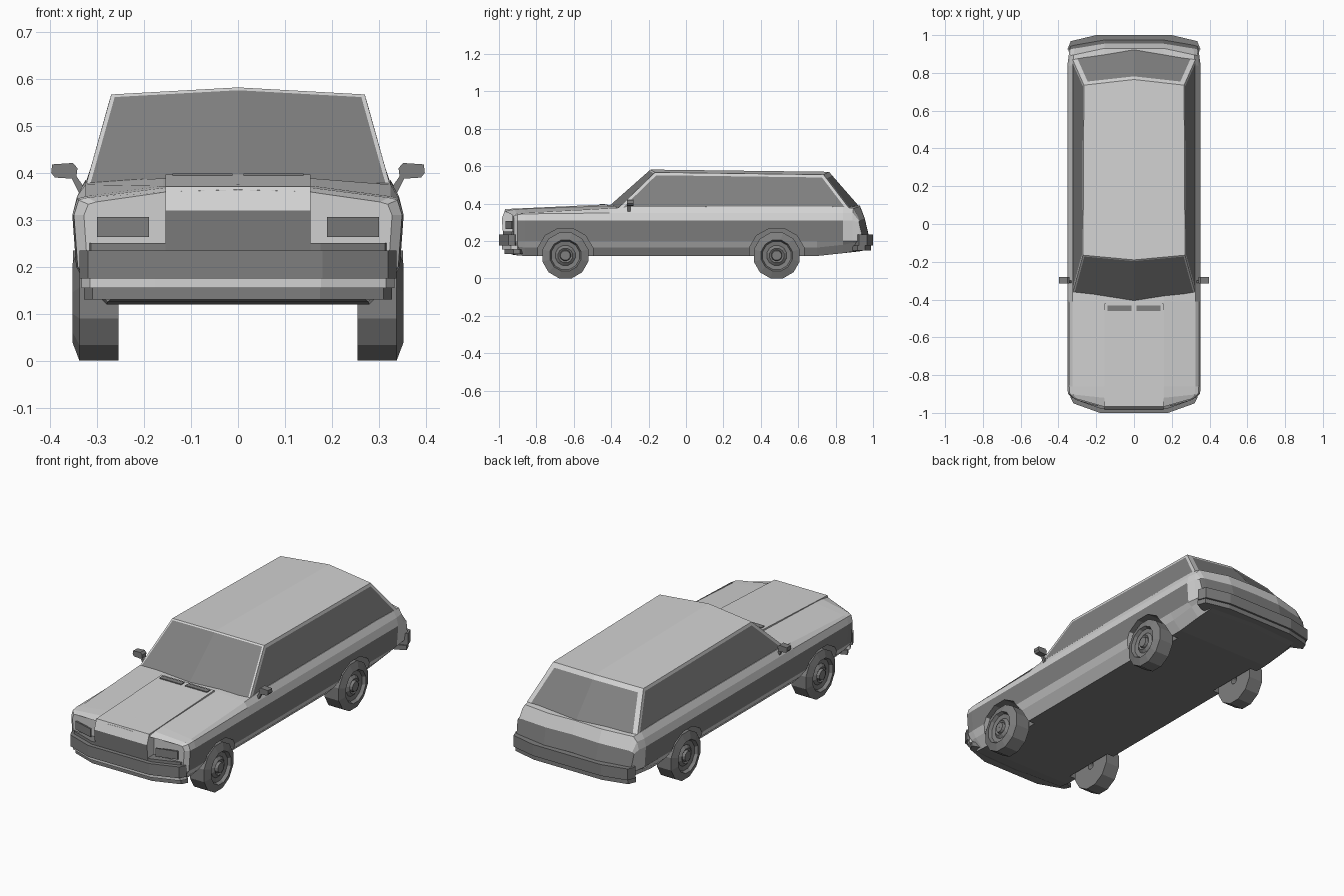
import bpy, bmesh, math
from mathutils import Matrix

if "Cube" in bpy.data.objects:
    bpy.data.objects.remove(bpy.data.objects["Cube"])


def material(name, v):
    m = bpy.data.materials.new(name)
    m.use_nodes = True
    m.diffuse_color = (v, v, v, 1)
    m.node_tree.nodes["Principled BSDF"].inputs["Base Color"].default_value = (v, v, v, 1)
    return m


PAINT = material("light_paint", 0.65)
DARK = material("dark_trim", 0.21)
GLASS = material("grey_glass", 0.22)


def finish(bm, name, mats, rule=None):
    """Turn a bmesh into a flat shaded object, colouring faces by a rule."""
    bmesh.ops.recalc_face_normals(bm, faces=bm.faces)
    if rule:
        for f in bm.faces:
            f.material_index = rule(f.calc_center_median(), f.normal)
    me = bpy.data.meshes.new(name)
    bm.to_mesh(me)
    bm.free()
    for m in mats:
        me.materials.append(m)
    ob = bpy.data.objects.new(name, me)
    bpy.context.collection.objects.link(ob)
    return ob


def loft(bm, rings, closed=False):
    """Skin equal rings of points; cap the ends unless the loft is closed."""
    vs = [[bm.verts.new(p) for p in r] for r in rings]
    n = len(vs[0])
    pairs = list(zip(vs, vs[1:])) + ([(vs[-1], vs[0])] if closed else [])
    for a, b in pairs:
        for i in range(n):
            j = (i + 1) % n
            bm.faces.new((a[i], a[j], b[j], b[i]))
    if not closed:
        bm.faces.new(vs[0])
        bm.faces.new(vs[-1])


def prism(name, rings, mats, rule=None):
    bm = bmesh.new()
    loft(bm, rings)
    return finish(bm, name, mats, rule)


def box(name, x, y, z, mat):
    return prism(name, [[(a, y[0], z[0]), (a, y[1], z[0]), (a, y[1], z[1]), (a, y[0], z[1])] for a in x], [mat])


def mirrored(half):
    """Complete a half outline that runs from centre line to side."""
    return [(-x, y) for x, y in reversed(half)] + half


# Lower body: cross-sections from nose to tail
def section(y, sweep, wide, zb, shoulder, top):
    half = [(0, zb), (.28, zb), (.325, zb + .045), (.345, min(.2, top - .04)),
            (.353, min(.31, top - .02)), (.343, min(.35, shoulder - .005)),
            (.325, shoulder), (.16, top), (0, top + .004)]
    ring = half + [(-x, z) for x, z in half[-2:0:-1]]
    return [(x * wide, y + sweep * max(0, abs(x) - .16) / .19, z) for x, z in ring]


AXLES = (-.645, .485)
AXLE_Z = .127
bm = bmesh.new()
loft(bm, [section(*s) for s in (
    (-.97, .05, .93, .14, .338, .36),
    (-.92, .02, .99, .125, .347, .368),
    (-.86, 0, 1, .12, .35, .372),
    (-.41, 0, 1, .12, .375, .388),
    (-.30, 0, 1, .12, .382, .386),
    (.70, 0, 1, .12, .385, .386),
    (.84, 0, 1, .135, .382, .386),
    (.93, -.04, .98, .145, .375, .385),
    (.955, -.03, .97, .15, .312, .32),
    (.975, -.03, .95, .155, .23, .235))])
body = finish(bm, "body", [PAINT])

# Wheel arches cut into the body
cutters = []
for s in (-1, 1):
    for ya in AXLES:
        rings = [[(s * x, ya + .152 * math.cos(t), AXLE_Z + .145 * math.sin(t))
                  for t in (math.tau * (i + .5) / 12 for i in range(12))] for x in (.24, .42)]
        c = prism("arch_cutter", rings, [DARK])
        c.hide_render = True
        cutters.append(c)
        mod = body.modifiers.new("arch", 'BOOLEAN')
        mod.operation = 'DIFFERENCE'
        mod.solver = 'EXACT'
        mod.object = c
bpy.context.view_layer.update()
cut = bpy.data.meshes.new_from_object(body.evaluated_get(bpy.context.evaluated_depsgraph_get()))
body.modifiers.clear()
body.data = cut
for c in cutters:
    bpy.data.objects.remove(c)
cut.materials.clear()
cut.materials.append(PAINT)
cut.materials.append(DARK)
for f in cut.polygons:
    c, n = f.center, f.normal
    under = n.z < -.8 and c.z < .17
    well = abs(c.x) < .3 and .16 > min(math.hypot(c.y - a, c.z - AXLE_Z) for a in AXLES)
    stripe = .2 < c.z < .31 and abs(n.x) > .8 and -.93 < c.y < .84
    tail = c.y > .9 and .24 < c.z < .3 and n.y > .5
    f.material_index = int(under or well or stripe or tail)

# Cabin: roof, windscreen, side glass and rear glass
bm = bmesh.new()


def pair(x, y, z):
    return [bm.verts.new((s * x, y, z)) for s in (1, -1)]


b_front, t_front = bm.verts.new((0, -.415, .383)), bm.verts.new((0, -.19, .582))
b_rear, t_rear = bm.verts.new((0, .93, .38)), bm.verts.new((0, .765, .57))
bf, tf = pair(.323, -.36, .378), pair(.27, -.165, .567)
br, tr = pair(.325, .87, .378), pair(.265, .735, .555)
screen, rear, sides = [], [], []
for i in (0, 1):
    screen.append(bm.faces.new((b_front, bf[i], tf[i], t_front)))
    rear.append(bm.faces.new((b_rear, br[i], tr[i], t_rear)))
    sides.append(bm.faces.new((bf[i], br[i], tr[i], tf[i])))
    bm.faces.new((t_front, tf[i], tr[i], t_rear))
bmesh.ops.recalc_face_normals(bm, faces=bm.faces)
for faces, frame in ((screen, .009), (rear, .026), ([sides[0]], .016), ([sides[1]], .016)):
    bmesh.ops.inset_region(bm, faces=faces, thickness=frame, use_even_offset=True)
    for f in faces:
        f.material_index = 1
finish(bm, "cabin", [PAINT, GLASS])

# Raised bonnet centre with grille front
profile = [(-.978, .235), (-.985, .32), (-.966, .371), (-.42, .396), (-.42, .25)]
prism("bonnet_and_grille", [[(x, y, z) for y, z in profile] for x in (-.155, .155)],
      [PAINT, DARK], lambda c, n: int(n.y < -.9 and c.z < .32))

# Bumpers, lower front lip and headlight sill
front = mirrored([(.18, -1), (.32, -.95), (.338, -.915), (.3, -.9)])
back = mirrored([(.2, 1), (.335, .968), (.352, .925), (.3, .9)])


def band(name, outline, z0, z1, mat, scale=1.0):
    prism(name, [[(x * scale, y * scale, z) for x, y in outline] for z in (z0, z1)], [mat])


band("front_bumper", front, .175, .235, DARK)
band("front_lip", front, .155, .175, PAINT, .985)
band("front_chin", front, .13, .155, DARK, .97)
band("headlight_sill", front, .235, .25, DARK, .978)
band("rear_bumper", back, .175, .235, DARK)
band("rear_bumper_base", back, .15, .175, DARK, .99)

# Headlights, bonnet vents and side mirrors
for s, side in ((1, "left"), (-1, "right")):
    def slant(x):
        return -.977 + .05 * max(0, x / .93 - .16) / .19
    prism(side + "_headlight",
          [[(s * x, slant(x) + d, z) for x, z in ((.19, .263), (.3, .263), (.3, .306), (.19, .306))]
           for d in (0, .009)], [DARK])
    box(side + "_vent", (s * .012, s * .14), (-.46, -.432), (.392, .399), DARK)
    outline = [(.345, .387), (.39, .39), (.398, .4), (.396, .418), (.352, .421), (.342, .41)]
    prism(side + "_mirror", [[(s * x, y, z) for x, z in outline] for y in (-.315, -.28)], [DARK])
    arm = [(.325, .365), (.338, .355), (.356, .392), (.345, .394)]
    prism(side + "_mirror_arm", [[(s * x, y, z) for x, z in arm] for y in (-.312, -.298)], [DARK])

# Wheels: tyre, dished rim and hub turned from one profile
wheel = [(.02, .255), (.127, .255), (.127, .338), (.086, .353), (.078, .336),
         (.055, .332), (.04, .344), (.03, .338), (.026, .351), (.001, .351)]
for s, side in ((1, "left"), (-1, "right")):
    for ya, end in zip(AXLES, ("front", "rear")):
        bm = bmesh.new()
        rings = []
        for i in range(12):
            t = math.tau * (i + .5) / 12
            rings.append([(s * x, r * math.cos(t), r * math.sin(t)) for r, x in wheel])
        loft(bm, rings, closed=True)
        bmesh.ops.translate(bm, verts=bm.verts, vec=(0, ya, .1227))
        finish(bm, f"{end}_{side}_wheel", [DARK])
